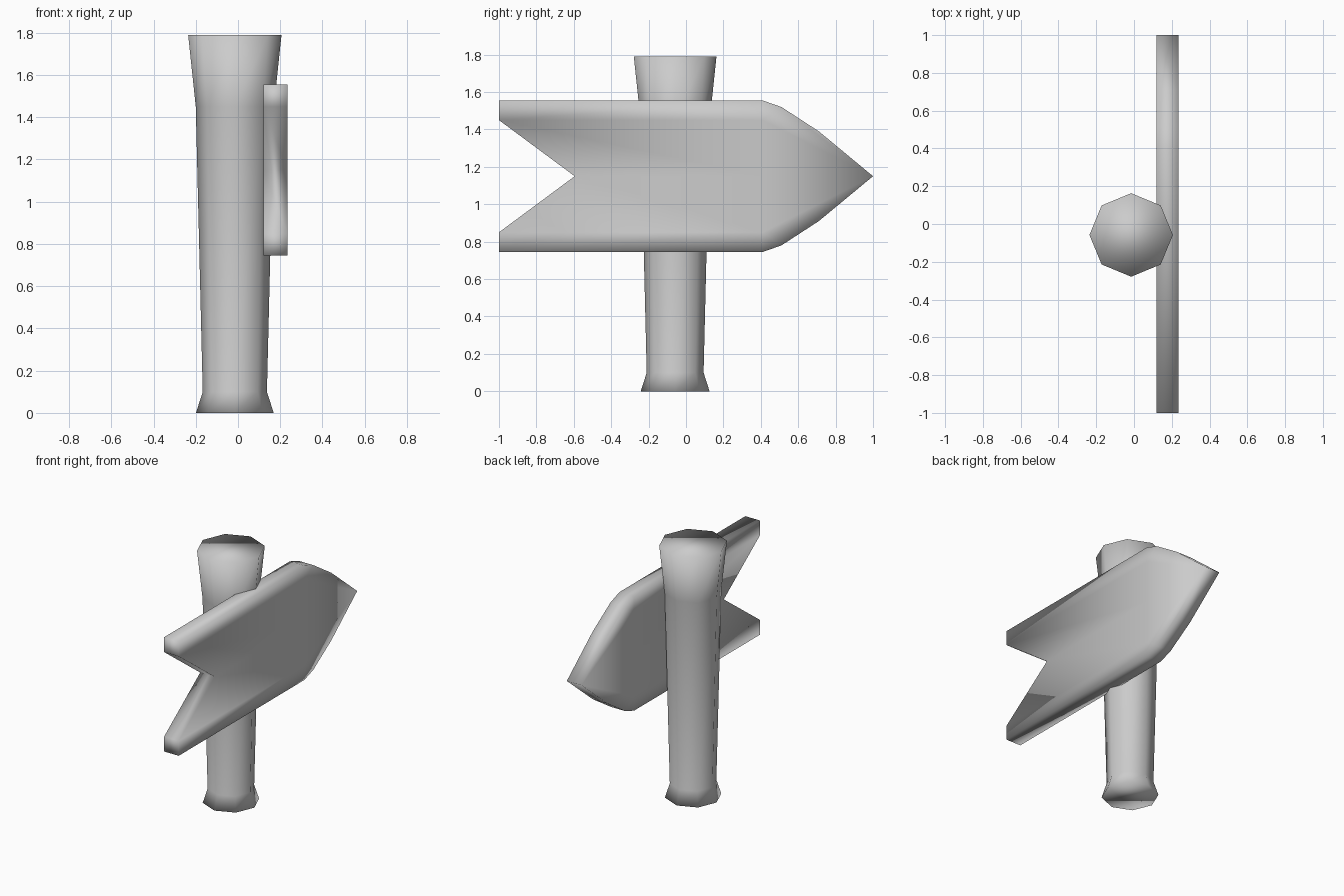
import bpy, bmesh, math

if "Cube" in bpy.data.objects:
    bpy.data.objects.remove(bpy.data.objects["Cube"])


def finish(bm, name):
    bmesh.ops.recalc_face_normals(bm, faces=bm.faces[:])
    for f in bm.faces:
        f.smooth = True
    mesh = bpy.data.meshes.new(name)
    bm.to_mesh(mesh)
    bm.free()
    obj = bpy.data.objects.new(name, mesh)
    bpy.context.collection.objects.link(obj)
    return obj


# Post: eight-sided, flared foot and head, (height, radius) profile
PROFILE = [(0, 0.184), (0.1, 0.152), (1.45, 0.185), (1.79, 0.221)]
CX, CY, SIDES = -0.015, -0.058, 8
bm = bmesh.new()
rings = []
for z, r in PROFILE:
    rings.append([bm.verts.new((CX + r * math.cos(i * math.tau / SIDES),
                                CY + r * math.sin(i * math.tau / SIDES), z))
                  for i in range(SIDES)])
for a, b in zip(rings, rings[1:]):
    for i in range(SIDES):
        j = (i + 1) % SIDES
        bm.faces.new((a[i], a[j], b[j], b[i]))
bm.faces.new(rings[0][::-1])
bm.faces.new(rings[-1])
finish(bm, "post")

# Arrow board: half outline in (y, height above the middle), mirrored, thickened
MID_Z, X_BACK, X_FRONT = 1.15, 0.12, 0.235
HALF = [
    [(-1, 0.30), (0.41, 0.30), (0.41, 0.405), (-1, 0.405)],                  # edge strip
    [(-1, 0.30), (-0.595, 0), (0.41, 0), (0.41, 0.30)],                      # body
    [(0.41, 0), (1, 0), (0.71, 0.24), (0.51, 0.37), (0.41, 0.405), (0.41, 0.30)],  # point
]
bm = bmesh.new()
for sign in (1, -1):
    for face in HALF:
        pts = face[::sign]
        bm.faces.new([bm.verts.new((X_BACK, y, MID_Z + sign * h)) for y, h in pts])
bmesh.ops.remove_doubles(bm, verts=bm.verts[:], dist=0.001)
ext = bmesh.ops.extrude_face_region(bm, geom=bm.faces[:], use_keep_orig=True)
moved = [v for v in ext["geom"] if isinstance(v, bmesh.types.BMVert)]
bmesh.ops.translate(bm, verts=moved, vec=(X_FRONT - X_BACK, 0, 0))
finish(bm, "arrow_board")
